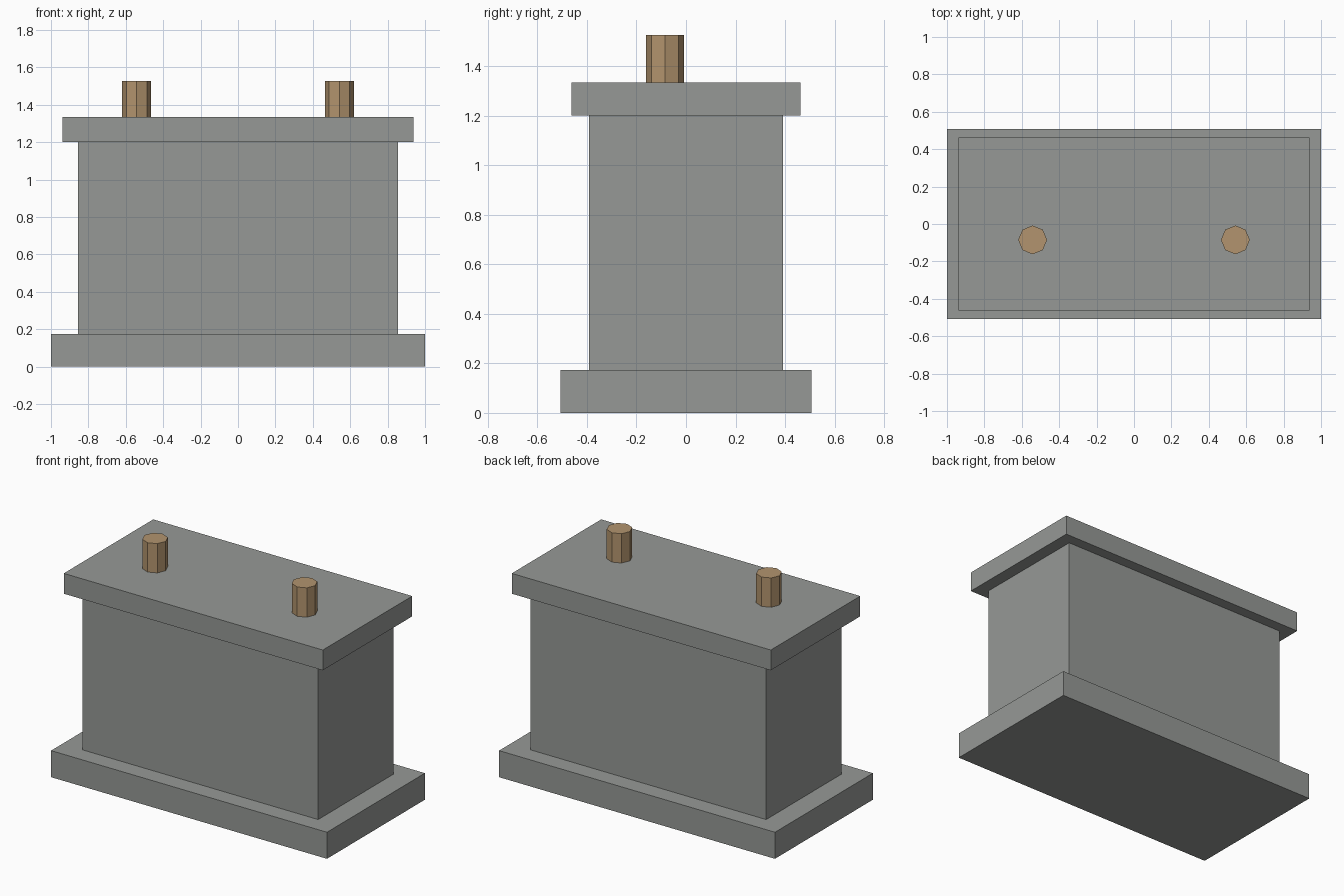
import bpy, bmesh
from mathutils import Matrix, Vector

if "Cube" in bpy.data.objects:
    bpy.data.objects.remove(bpy.data.objects["Cube"])


def material(name, srgb):
    m = bpy.data.materials.new(name)
    lin = [((c / 255 + 0.055) / 1.055) ** 2.4 for c in srgb]
    m.diffuse_color = (*lin, 1)
    m.use_nodes = True
    m.node_tree.nodes["Principled BSDF"].inputs["Base Color"].default_value = m.diffuse_color
    return m


grey = material("grey_casing", (150, 153, 150))
tan = material("tan_terminal", (178, 148, 110))


def finish(name, bm, mat):
    mesh = bpy.data.meshes.new(name)
    bm.to_mesh(mesh)
    bm.free()
    mesh.materials.append(mat)
    ob = bpy.data.objects.new(name, mesh)
    bpy.context.collection.objects.link(ob)


def box(name, hx, hy, z0, z1):
    bm = bmesh.new()
    mat = Matrix.Translation((0, 0, (z0 + z1) / 2)) @ Matrix.Diagonal((2 * hx, 2 * hy, z1 - z0, 1))
    bmesh.ops.create_cube(bm, size=1, matrix=mat)
    finish(name, bm, grey)


def post(name, x, y, r, z0, z1):
    bm = bmesh.new()
    bmesh.ops.create_cone(bm, cap_ends=True, segments=8, radius1=r, radius2=r, depth=z1 - z0,
                          matrix=Matrix.Translation(Vector((x, y, (z0 + z1) / 2))))
    finish(name, bm, tan)


# Casing: plinth, body, lid
box("base_plinth", 1.0, 0.507, 0, 0.174)
box("body", 0.855, 0.391, 0.174, 1.202)
box("lid", 0.939, 0.463, 1.202, 1.335)

# Two octagonal terminals
for side, x in (("left", -0.542), ("right", 0.542)):
    post(side + "_terminal", x, -0.085, 0.077, 1.335, 1.527)
